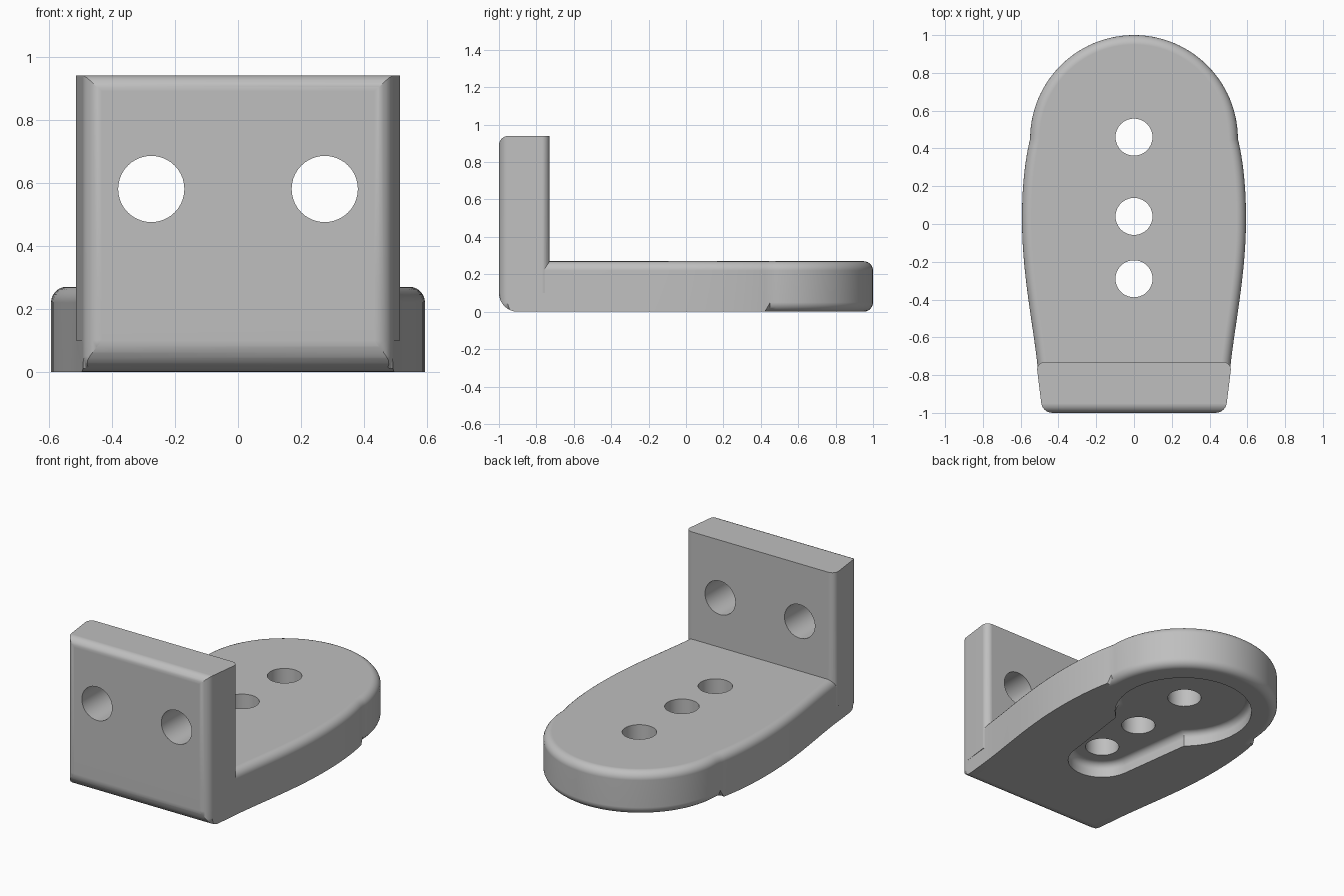
import bpy, bmesh, math
from mathutils import Vector, Matrix
from mathutils.geometry import interpolate_bezier

cube = bpy.data.objects.get("Cube")
if cube:
    bpy.data.objects.remove(cube, do_unlink=True)

grey = bpy.data.materials.new("plain_grey")
grey.use_nodes = True
colour = (0.52, 0.52, 0.52, 1)
grey.diffuse_color = colour
grey.node_tree.nodes["Principled BSDF"].inputs["Base Color"].default_value = colour


def arc(cx, cy, r, start, end, steps):
    """Points on an arc, angles in degrees."""
    angles = [math.radians(start + (end - start) * i / steps) for i in range(steps + 1)]
    return [(cx + r * math.cos(a), cy + r * math.sin(a)) for a in angles]


def bezier(*pts):
    a, b, c, d = [Vector(p) for p in pts]
    return [tuple(p) for p in interpolate_bezier(a, b, c, d, 14)]


def prism(name, outline, low, high, matrix=None, round_low=0, round_high=0):
    """Extrude a closed outline and round its rims."""
    bm = bmesh.new()
    face = bm.faces.new([bm.verts.new((x, y, low)) for x, y in outline])
    top = bmesh.ops.extrude_face_region(bm, geom=[face])["geom"]
    for v in top:
        if isinstance(v, bmesh.types.BMVert):
            v.co.z = high
    for level, size in ((low, round_low), (high, round_high)):
        if size:
            rim = [e for e in bm.edges if all(abs(v.co.z - level) < 1e-5 for v in e.verts)]
            bmesh.ops.bevel(bm, geom=rim, offset=size, segments=6, profile=0.5,
                            affect='EDGES', clamp_overlap=False)
    if matrix:
        bm.transform(matrix)
    bmesh.ops.recalc_face_normals(bm, faces=bm.faces)
    mesh = bpy.data.meshes.new(name)
    bm.to_mesh(mesh)
    bm.free()
    mesh.materials.append(grey)
    obj = bpy.data.objects.new(name, mesh)
    bpy.context.collection.objects.link(obj)
    return obj


def combine(target, tool, operation):
    """Apply a boolean and drop the tool."""
    bpy.context.view_layer.objects.active = target
    mod = target.modifiers.new("combine", 'BOOLEAN')
    mod.object, mod.operation, mod.solver = tool, operation, 'EXACT'
    bpy.ops.object.modifier_apply(modifier=mod.name)
    bpy.data.objects.remove(tool, do_unlink=True)


def mirrored(half):
    """Close a half outline, listed front to back, across x = 0."""
    return half + [(-x, y) for x, y in reversed(half) if abs(x) > 1e-5]


# Foot plate: rounded front corner, bulging side, round back end
corner = arc(0.432, -0.94, 0.06, -90, 0, 6)
side = bezier((0.513, -0.73), (0.543, -0.48), (0.593, -0.25), (0.593, 0.03))
shoulder = bezier((0.593, 0.03), (0.593, 0.18), (0.58, 0.33), (0.55, 0.45))
end = arc(0, 0.45, 0.55, 0, 90, 28)
plate = prism("bracket", mirrored(corner + side + shoulder[1:] + end[1:]),
              0, 0.27, round_low=0.05, round_high=0.05)

# Upright wall sharing the front outline
back_corner = arc(0.473, -0.77, 0.04, 0, 90, 5)
wall = prism("upright_wall", mirrored(corner + back_corner), 0.1, 0.94)
combine(plate, wall, 'UNION')

# Side profile that rounds the front top and front bottom edges
profile = (arc(-0.9, 0.1, 0.1, 180, 270, 8) + [(1.2, 0), (1.2, 0.94)]
           + arc(-0.95, 0.89, 0.05, 90, 180, 6))
to_side = Matrix(((0, 0, 1, 0), (1, 0, 0, 0), (0, 1, 0, 0), (0, 0, 0, 1)))
combine(plate, prism("side_profile", profile, -1, 1, to_side), 'INTERSECT')

# Keyhole pocket underneath: round recess and tapered slot
recess = prism("recess", arc(0, 0.45, 0.4, 0, 360, 48)[:-1], -0.1, 0.09, round_high=0.04)
combine(plate, recess, 'DIFFERENCE')
slot_outline = arc(0, -0.29, 0.2, 188, 352, 20) + [(0.27, 0.22), (-0.27, 0.22)]
combine(plate, prism("slot", slot_outline, -0.1, 0.09, round_high=0.04), 'DIFFERENCE')

# Bolt holes through the plate and the wall
for y in (0.46, 0.04, -0.29):
    combine(plate, prism("plate_hole", arc(0, y, 0.098, 0, 360, 40)[:-1], -0.2, 0.5), 'DIFFERENCE')
to_front = Matrix.Rotation(math.pi / 2, 4, 'X')
for x in (-0.275, 0.275):
    combine(plate, prism("wall_hole", arc(x, 0.58, 0.105, 0, 360, 40)[:-1], 0.5, 1.2, to_front),
            'DIFFERENCE')

# Smooth shading with crisp flat faces
bpy.ops.object.select_all(action='DESELECT')
plate.select_set(True)
bpy.context.view_layer.objects.active = plate
bpy.ops.object.shade_smooth_by_angle(angle=math.radians(30))
normals = plate.modifiers.new("flat_normals", 'WEIGHTED_NORMAL')
normals.keep_sharp = True
